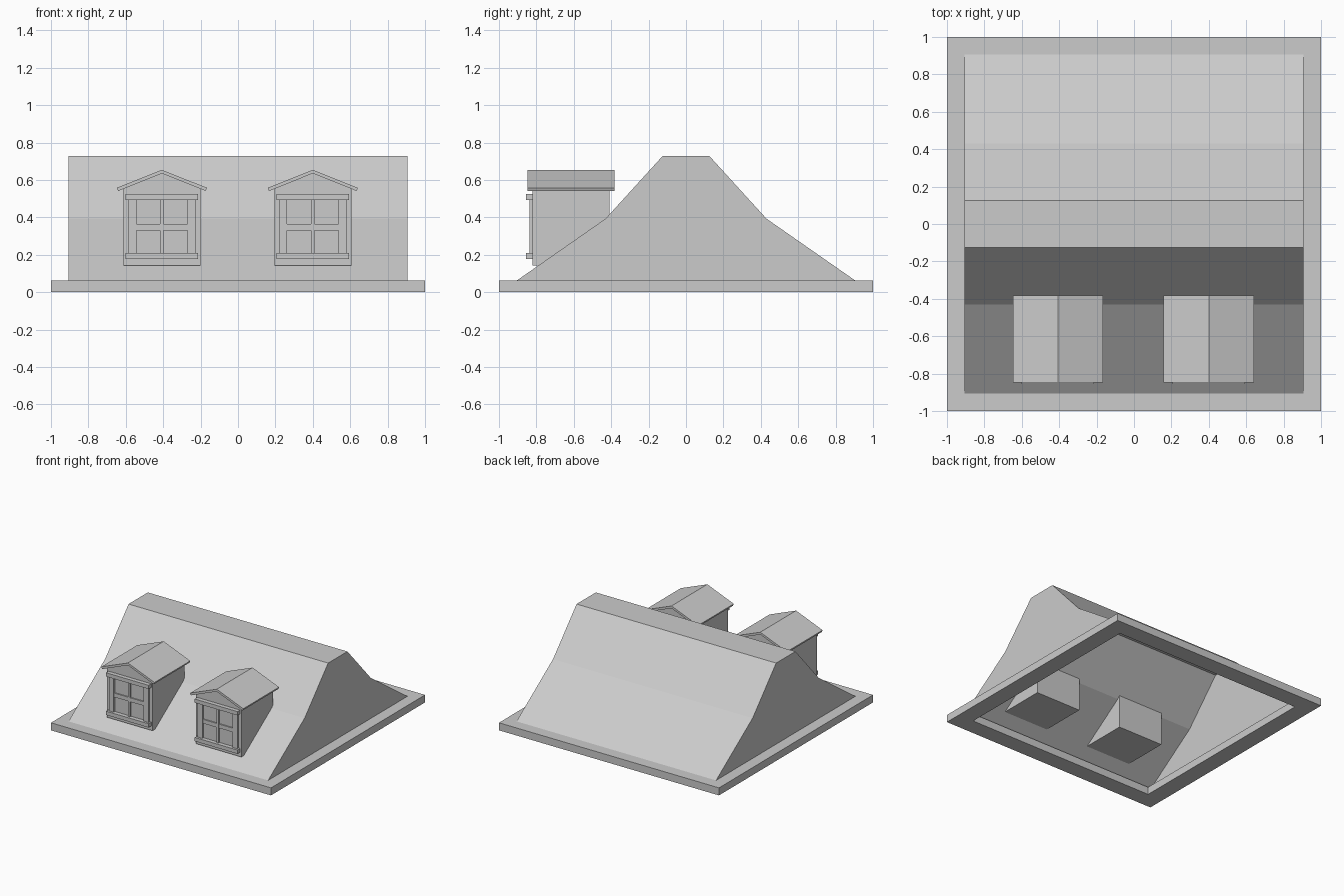
import bpy, bmesh

if "Cube" in bpy.data.objects:
    bpy.data.objects.remove(bpy.data.objects["Cube"])


def finish(name, bm):
    bmesh.ops.recalc_face_normals(bm, faces=bm.faces)
    me = bpy.data.meshes.new(name)
    bm.to_mesh(me)
    bm.free()
    ob = bpy.data.objects.new(name, me)
    bpy.context.collection.objects.link(ob)
    return ob


def box(name, x0, x1, y0, y1, z0, z1):
    bm = bmesh.new()
    bmesh.ops.create_cube(bm, size=1)
    for v in bm.verts:
        v.co = ((x0 + x1) / 2 + v.co.x * (x1 - x0),
                (y0 + y1) / 2 + v.co.y * (y1 - y0),
                (z0 + z1) / 2 + v.co.z * (z1 - z0))
    return finish(name, bm)


def prism(name, pts, y0, y1):
    """Extrude an xz outline along y."""
    bm = bmesh.new()
    f = bm.faces.new([bm.verts.new((x, y0, z)) for x, z in pts])
    r = bmesh.ops.extrude_face_region(bm, geom=[f])
    for v in r["geom"]:
        if isinstance(v, bmesh.types.BMVert):
            v.co.y = y1
    return finish(name, bm)


# Eaves: square ring, open in the middle
bm = bmesh.new()
loops = []
for h, z in ((1, 0), (1, .062), (.86, .062), (.86, 0)):
    loops.append([bm.verts.new((h * sx, h * sy, z))
                  for sx, sy in ((-1, -1), (1, -1), (1, 1), (-1, 1))])
for i in range(4):
    a, b = loops[i], loops[(i + 1) % 4]
    for j in range(4):
        k = (j + 1) % 4
        bm.faces.new((a[j], a[k], b[k], b[j]))
finish("eaves_frame", bm)

# Main roof: hollow shell with two pitches per side and a flat ridge
half = [(-.905, .062), (-.43, .393), (-.125, .728)]
profile = half + [(-y, z) for y, z in reversed(half)]
bm = bmesh.new()
ends = [[bm.verts.new((x, y, z)) for y, z in profile] for x in (-.907, .907)]
for e in ends:
    bm.faces.new(e)
for i in range(len(profile) - 1):
    bm.faces.new((ends[0][i], ends[0][i + 1], ends[1][i + 1], ends[1][i]))
finish("main_roof", bm)

# Two dormers
for side, c in (("left", -.407), ("right", .4)):
    # body with pointed gable, reaching into the roof
    prism(side + "_dormer_body",
          [(c - .206, .142), (c + .206, .142), (c + .206, .555),
           (c, .636), (c - .206, .555)], -.822, -.41)
    # folded roof slab
    prism(side + "_dormer_roof",
          [(c - .241, .558), (c, .654), (c + .241, .558), (c + .234, .541),
           (c, .635), (c - .234, .541)], -.848, -.383)
    # sill and head mouldings
    for part, z in (("sill", .178), ("head", .494)):
        box(f"{side}_window_{part}", c - .194, c + .194, -.856, -.81, z, z + .031)
    # outer jambs
    for tag, s in (("a", -1), ("b", 1)):
        xs = sorted((c + s * .18, c + s * .137))
        box(f"{side}_window_jamb_{tag}", *xs, -.838, -.81, .2, .5)
    # glazing bars
    box(side + "_window_mullion", c - .009, c + .009, -.836, -.81, .2, .5)
    box(side + "_window_transom", c - .14, c + .14, -.832, -.81, .331, .364)
